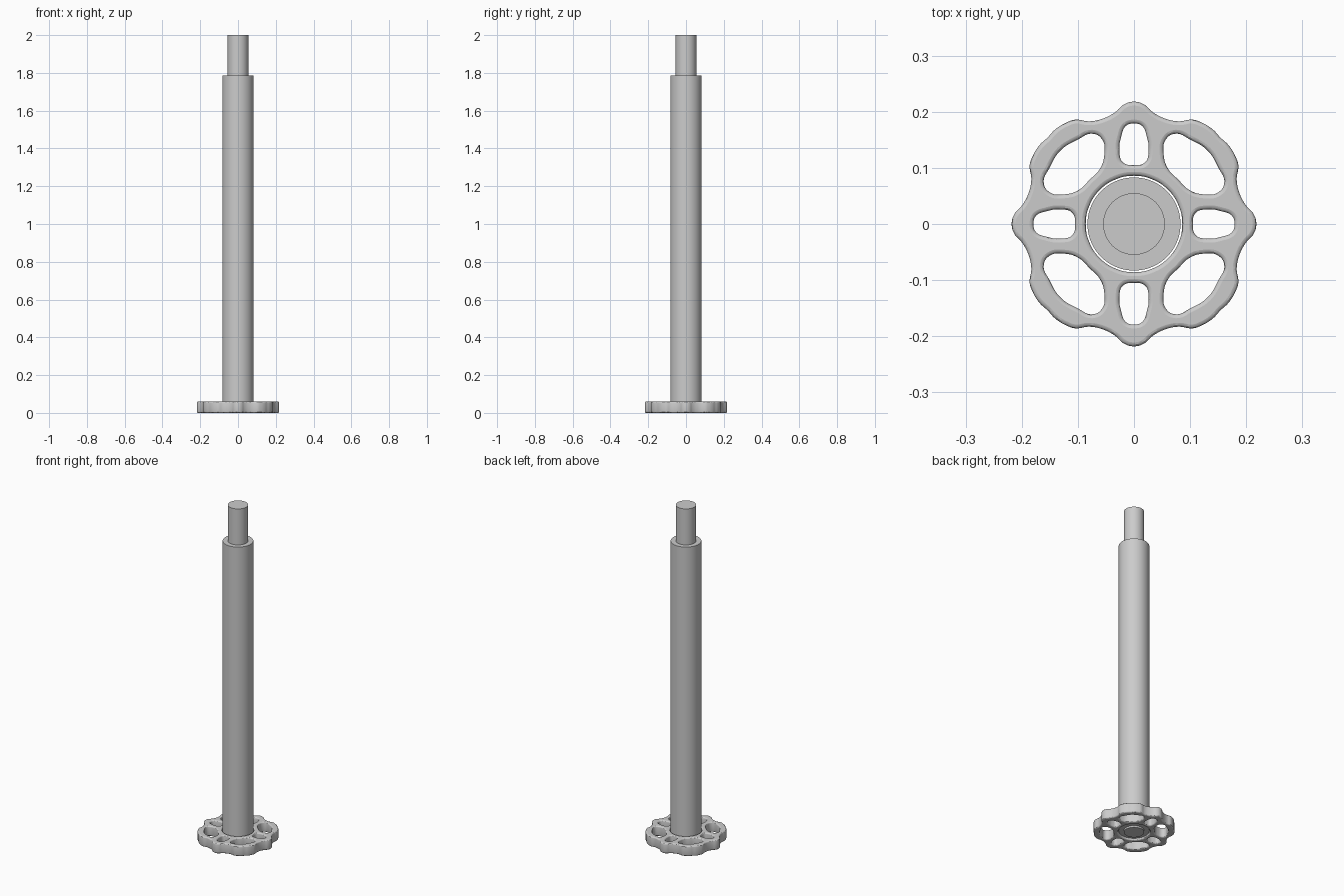
import bpy
from math import cos, sin, pi

cube = bpy.data.objects.get("Cube")
if cube:
    bpy.data.objects.remove(cube, do_unlink=True)

# One plain grey metal
metal = bpy.data.materials.new("grey metal")
metal.use_nodes = True
grey = (0.6, 0.6, 0.6, 1)
metal.diffuse_color = grey
metal.node_tree.nodes["Principled BSDF"].inputs["Base Color"].default_value = grey


def finish(obj, name):
    obj.name = name
    obj.data.materials.clear()
    obj.data.materials.append(metal)
    bpy.ops.object.select_all(action="DESELECT")
    obj.select_set(True)
    bpy.context.view_layer.objects.active = obj
    bpy.ops.object.shade_smooth_by_angle(angle=pi / 6)


def rod(name, radius, bottom, top):
    bpy.ops.mesh.primitive_cylinder_add(
        vertices=64, radius=radius, depth=top - bottom, location=(0, 0, (bottom + top) / 2))
    finish(bpy.context.object, name)


def turn(points, quarter):
    c, s = round(cos(quarter * pi / 2)), round(sin(quarter * pi / 2))
    return [(c * x - s * y, s * x + c * y) for x, y in points]


def add_loop(curve, points):
    spline = curve.splines.new("BEZIER")
    spline.bezier_points.add(len(points) - 1)
    for bp, (x, y) in zip(spline.bezier_points, points):
        bp.co = (x, y, 0)
        bp.handle_left_type = bp.handle_right_type = "AUTO"
    spline.use_cyclic_u = True


# Stem: wide sleeve and the thinner shaft through it
rod("sleeve", 0.083, 0.01, 1.785)
rod("shaft", 0.055, 0.0, 2.0)

# Handwheel: half of each repeating outline, mirrored and turned
rim = [(0.218, 0), (0.213, 0.018), (0.199, 0.034), (0.188, 0.055), (0.183, 0.08),
       (0.186, 0.104), (0.181, 0.12), (0.168, 0.141), (0.154, 0.154)]
rim_quarter = rim + [(y, x) for x, y in rim[-2:0:-1]]

large = [(0.131, 0.131), (0.151, 0.099), (0.161, 0.075), (0.151, 0.057),
         (0.122, 0.053), (0.098, 0.061), (0.079, 0.079)]
large_hole = large + [(y, x) for x, y in large[-2:0:-1]]

small = [(0.179, 0), (0.175, 0.014), (0.155, 0.023), (0.13, 0.026), (0.11, 0.02), (0.105, 0)]
small_hole = small + [(x, -y) for x, y in small[-2:0:-1]]

bevel, height = 0.007, 0.06
wheel = bpy.data.curves.new("handwheel", "CURVE")
wheel.dimensions = "2D"
wheel.fill_mode = "BOTH"
wheel.resolution_u = 6
wheel.bevel_depth = bevel
wheel.bevel_resolution = 2
wheel.offset = -bevel
wheel.extrude = height / 2 - bevel

add_loop(wheel, [p for q in range(4) for p in turn(rim_quarter, q)])
add_loop(wheel, [(0.086 * cos(i * pi / 8), 0.086 * sin(i * pi / 8)) for i in range(16)])
for q in range(4):
    add_loop(wheel, turn(large_hole, q))
    add_loop(wheel, turn(small_hole, q))

obj = bpy.data.objects.new("handwheel", wheel)
bpy.context.collection.objects.link(obj)
obj.location.z = height / 2
bpy.ops.object.select_all(action="DESELECT")
obj.select_set(True)
bpy.context.view_layer.objects.active = obj
bpy.ops.object.convert(target="MESH")
finish(bpy.context.object, "handwheel")
